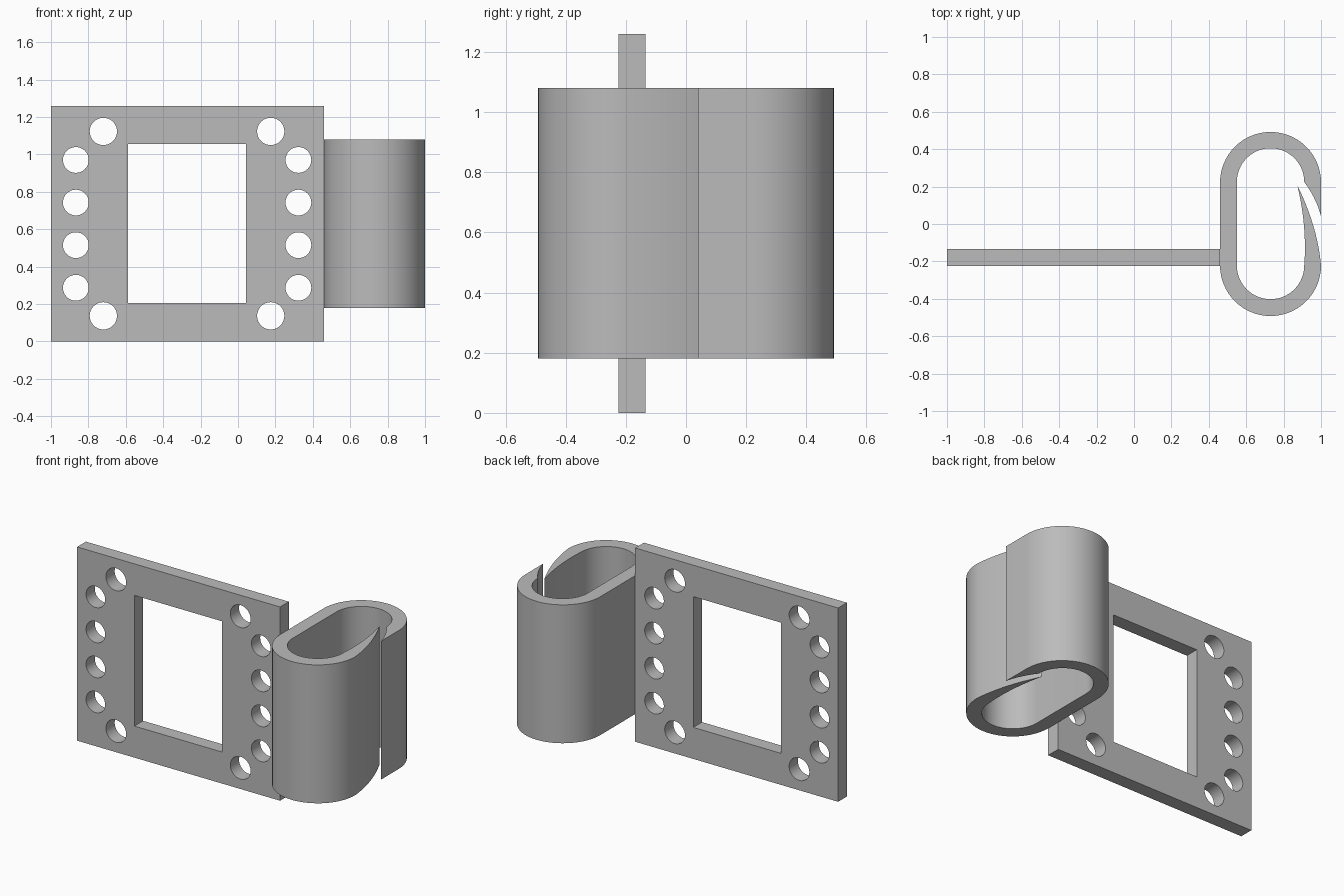
import bpy, bmesh
from math import cos, sin, radians, pi
from mathutils import Matrix

if "Cube" in bpy.data.objects:
    bpy.data.objects.remove(bpy.data.objects["Cube"], do_unlink=True)

grey = bpy.data.materials.new("plain_grey")
grey.use_nodes = True
grey.diffuse_color = (0.5, 0.5, 0.5, 1)
grey.node_tree.nodes["Principled BSDF"].inputs["Base Color"].default_value = (0.5, 0.5, 0.5, 1)


def arc(cx, cy, r, start, end, steps=32):
    """Points along an arc, angles in degrees."""
    angles = [radians(start + (end - start) * i / steps) for i in range(steps + 1)]
    return [(cx + r * cos(a), cy + r * sin(a)) for a in angles]


def bezier(a, b, c, d, steps=16):
    """Points along a cubic curve, without its end points."""
    pts = []
    for i in range(1, steps):
        t = i / steps
        w = ((1 - t) ** 3, 3 * t * (1 - t) ** 2, 3 * t * t * (1 - t), t ** 3)
        pts.append(tuple(sum(k * p[j] for k, p in zip(w, (a, b, c, d))) for j in (0, 1)))
    return pts


def extrude_profile(name, loops, depth, matrix):
    """Fill the outline minus its inner loops, and extrude it about its plane."""
    curve = bpy.data.curves.new(name, "CURVE")
    curve.dimensions = "2D"
    curve.fill_mode = "BOTH"
    curve.extrude = depth / 2
    for loop in loops:
        spline = curve.splines.new("POLY")
        spline.points.add(len(loop) - 1)
        for point, (x, y) in zip(spline.points, loop):
            point.co = (x, y, 0, 1)
        spline.use_cyclic_u = True
    obj = bpy.data.objects.new(name, curve)
    bpy.context.collection.objects.link(obj)
    bpy.ops.object.select_all(action="DESELECT")
    obj.select_set(True)
    bpy.context.view_layer.objects.active = obj
    bpy.ops.object.convert(target="MESH")
    obj = bpy.context.object
    obj.name = name
    mesh = obj.data
    mesh.transform(matrix)
    bm = bmesh.new()
    bm.from_mesh(mesh)
    bmesh.ops.remove_doubles(bm, verts=bm.verts, dist=0.0001)
    bmesh.ops.recalc_face_normals(bm, faces=bm.faces)
    bmesh.ops.dissolve_limit(bm, angle_limit=radians(0.5), verts=[], edges=bm.edges)
    bm.to_mesh(mesh)
    bm.free()
    mesh.materials.clear()
    mesh.materials.append(grey)
    bpy.ops.object.shade_smooth_by_angle(angle=radians(25))
    return obj


def rectangle(x0, x1, y0, y1):
    return [(x0, y0), (x1, y0), (x1, y1), (x0, y1)]


# Mounting plate with a window, four corner holes and two columns of holes
holes = [arc(x, z, 0.073, 0, 348.75, 31) for x in (-0.72, 0.175) for z in (0.137, 1.123)]
holes += [arc(x, 0.287 + 0.2278 * i, 0.069, 0, 348.75, 31)
          for x in (-0.867, 0.323) for i in range(4)]
plate = [rectangle(-1, 0.46, 0, 1.26), rectangle(-0.588, 0.042, 0.205, 1.055)] + holes
extrude_profile("mounting_plate", plate, 0.09,
                Matrix.Translation((0, -0.18, 0)) @ Matrix.Rotation(pi / 2, 4, "X"))

# Oval spring clip with a hooked lip and an overlapping tapered tongue
lip, notch = (1.0, 0.04), (0.91, 0.225)
tongue, outer_base, inner_base = (0.873, 0.207), (1.0, -0.222), (0.91, -0.222)
clip = [lip]
clip += arc(0.73, 0.222, 0.27, 0, 180)
clip += arc(0.73, -0.222, 0.27, 180, 360)
clip += bezier(outer_base, (0.985, -0.06), (0.935, 0.08), tongue)
clip += [tongue]
clip += bezier(tongue, (0.905, 0.08), (0.922, -0.08), inner_base)
clip += arc(0.73, -0.222, 0.18, 360, 180)
clip += arc(0.73, 0.225, 0.18, 180, 0)
clip += bezier(notch, (0.955, 0.165), (0.985, 0.1), lip)
extrude_profile("spring_clip", [clip], 0.9, Matrix.Translation((0, 0, 0.63)))
